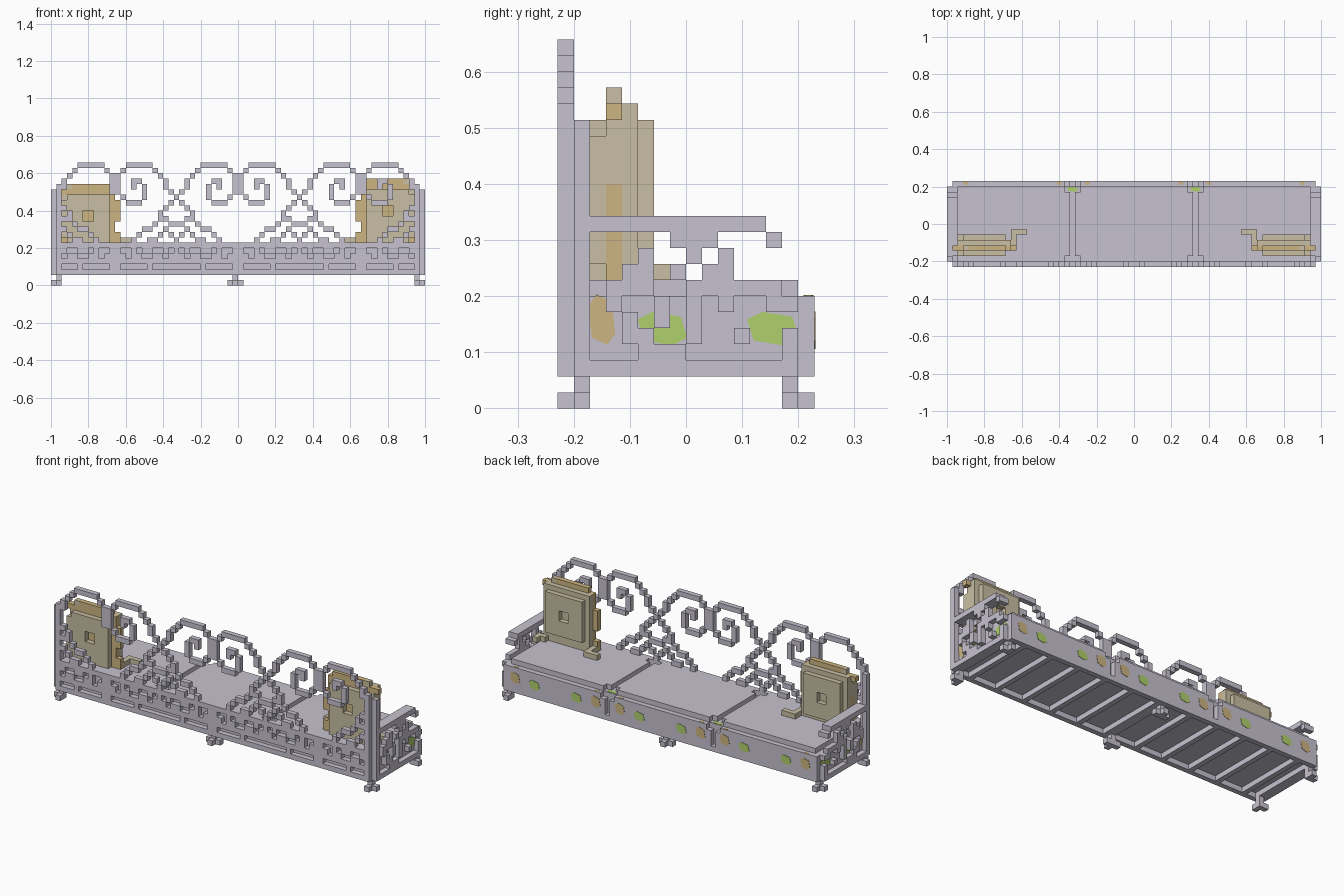
import bpy, bmesh, math
from mathutils import Vector

if "Cube" in bpy.data.objects:
    bpy.data.objects.remove(bpy.data.objects["Cube"])

V = 2 / 70  # block size: the bench is 70 x 16 x 23 blocks


def material(name, rgb):
    m = bpy.data.materials.new(name)
    m.diffuse_color = (*rgb, 1)
    m.use_nodes = True
    m.node_tree.nodes["Principled BSDF"].inputs["Base Color"].default_value = m.diffuse_color
    return m


IRON = material("grey", (0.57, 0.54, 0.63))
KHAKI = material("khaki", (0.58, 0.52, 0.37))
GOLD = material("gold", (0.61, 0.46, 0.22))
GREEN = material("leaf green", (0.43, 0.63, 0.15))


def box(x0, x1, y0, y1, z0, z1):
    """Set of blocks, inclusive ranges."""
    return {(x, y, z) for x in range(x0, x1 + 1)
            for y in range(y0, y1 + 1) for z in range(z0, z1 + 1)}


def mirror(cells):
    return cells | {(69 - x, y, z) for x, y, z in cells}


def finish(name, bm, mat):
    me = bpy.data.meshes.new(name)
    bm.to_mesh(me)
    bm.free()
    me.materials.append(mat)
    ob = bpy.data.objects.new(name, me)
    bpy.context.collection.objects.link(ob)
    return ob


def blocks(name, cells, mat):
    """Outer skin of a set of blocks, with flat areas merged."""
    bm = bmesh.new()
    verts = {}

    def vert(p):
        if p not in verts:
            verts[p] = bm.verts.new(((p[0] - 35) * V, (p[1] - 8) * V, p[2] * V))
        return verts[p]

    for c in cells:
        for a in range(3):
            for s in (0, 1):
                n = list(c)
                n[a] += 2 * s - 1
                if tuple(n) in cells:
                    continue
                b, d = (a + 1) % 3, (a + 2) % 3
                quad = []
                for u, w in ((0, 0), (1, 0), (1, 1), (0, 1)):
                    p = list(c)
                    p[a] += s
                    p[b] += u
                    p[d] += w
                    quad.append(vert(tuple(p)))
                bm.faces.new(quad if s else quad[::-1])
    bmesh.ops.dissolve_limit(bm, angle_limit=0.01, verts=bm.verts[:], edges=bm.edges[:])
    return finish(name, bm, mat)


# Back: one half scroll, repeated and mirrored about three centres
SCROLL = [
    "..#####.....", ".#.....#....", "#.......#...", "#..##....#..",
    "#..#.#...#..", "#....#....#.", ".#...#.....#", "..###.....#.",
    ".........#..", "........#...", "........##..", ".......#..##",
    ".....##..#..", "....#...#.#.", "...#..##...#"]
LATTICE = ["############", "#..#.##..#.#", "##.##..##.##",
           "############", "#.....#.....", "############"]


def half_pattern(rows, top):
    return [(h, top - r) for r, row in enumerate(rows)
            for h, ch in enumerate(row) if ch == "#"]


scrolls, lattice = set(), set()
for c in (12, 35, 58):
    for h, z in half_pattern(SCROLL, 22):
        scrolls.add((c + h, 0, z))
        if c != 12 or not (15 <= z <= 19 and 1 <= h <= 5):
            scrolls.add((c - 1 - h, 0, z))
    for h, z in half_pattern(LATTICE, 7):
        lattice |= {(c + h, 0, z), (c - 1 - h, 0, z)}
inner = box(1, 68, 0, 0, 0, 22)
posts = mirror(box(0, 0, 1, 1, 2, 17) | box(1, 1, 0, 0, 2, 18))
blocks("back_scrolls", (scrolls & inner) - posts, IRON)
blocks("back_lattice", (lattice & inner) - posts, IRON)
blocks("back_posts", posts, IRON)

# Side panels and armrests
SIDE = ["##...#..#.#.....", "##..##.#.##.....", "##.###..######..",
        "##.#..#.#.#..###", "##..#.#.#......#", "##..##..#..#..##",
        "##...###......##", "################"]
side = {(0, y, 9 - r) for r, row in enumerate(SIDE)
        for y, ch in enumerate(row) if ch == "#" and 2 <= y <= 14}
blocks("side_panels", mirror(side), IRON)
arm = box(0, 1, 2, 12, 11, 11) | box(0, 1, 13, 13, 10, 10) | box(0, 0, 7, 9, 10, 10)
blocks("armrests", mirror(arm), IRON)

# Seat with two seams, and the slatted underside
seat = box(1, 68, 1, 15, 3, 6) | box(2, 67, 1, 14, 7, 7)
seat |= box(1, 68, 15, 15, 2, 2) | mirror(box(1, 1, 1, 15, 2, 2))
seat -= mirror(box(23, 23, 1, 15, 7, 7) | box(22, 24, 14, 14, 7, 7)
               | box(23, 23, 15, 15, 3, 6) | box(22, 24, 15, 15, 6, 6)
               | box(22, 24, 1, 1, 7, 7))
blocks("seat", seat, IRON)
slats = set()
for x in range(4, 35, 6):
    slats |= mirror(box(x, x, 1, 14, 2, 2))
blocks("slats", slats, IRON)

# Feet: corner pairs and a middle pair
feet = mirror(box(0, 1, 1, 1, 0, 0) | box(1, 1, 0, 0, 0, 0) | box(1, 1, 1, 1, 1, 1))
feet |= box(33, 35, 1, 1, 0, 0) | box(34, 34, 0, 0, 0, 0) | box(34, 34, 1, 1, 1, 1)
feet |= {(x, 15 - y, z) for x, y, z in feet}
blocks("feet", feet, IRON)


# Pillows: gold fringe layer between stepped khaki layers
def pillow(name, flip, t):
    def place(cells):
        return {(69 - x if flip else x, y, z) for x, y, z in cells}
    fringe = box(2, 12, 3, 3, 8, 17 + t) | box(3, 10, 3, 3, 18 + t, 18 + t)
    fringe -= box(12, 12, 3, 3, 10, 11) | box(12, 12, 3, 3, 16, 17 + t)
    edge = box(2, 2, 3, 3, 14, 16 + t) | box(3, 3, 3, 3, 18 + t, 18 + t)
    fringe |= box(1, 1, 3, 3, 17 + t, 17 + t)
    blocks(name + "_fringe", place(fringe - edge), GOLD)
    blocks(name + "_edge", place(edge), KHAKI)
    body = (box(2, 10, 2, 2, 8, 16 + t) | box(2, 11, 4, 4, 8, 17 + t)
            | box(3, 10, 5, 5, 9 + t, 16 + t))
    hole = box(6, 7, 5, 5, 12 + t, 13 + t) | box(6, 7, 2, 2, 12 + t, 13 + t)
    body -= hole | box(2, 2, 2, 2, 8, 8) | box(2, 2, 2, 2, 16 + t, 16 + t)
    blocks(name + "_body", place(body), KHAKI)
    # Bottom corner tassels
    tassel = box(12, 12, 4, 5, 8, 8) | box(12, 14, 6, 6, 8, 8)
    tassel |= box(1, 2, 5, 5, 8, 8) | box(1, 1, 6, 6, 8, 8)
    blocks(name + "_tassels", place(tassel), KHAKI)


pillow("left_pillow", False, 0)
pillow("right_pillow", True, 1)


# Painted leaves: thin six-sided plates lying along two directions
def leaf(name, centre, along, up, size, mat):
    bm = bmesh.new()
    pts = ((-1, 0.55), (-0.4, 1), (0.75, 0.7), (1, -0.55), (0.4, -1), (-0.75, -0.7))
    c, a, b = Vector(centre), Vector(along), Vector(up)
    n = a.cross(b)
    face = bm.faces.new([bm.verts.new(c + a * u * size[0] + b * w * size[1])
                         for u, w in pts])
    ext = bmesh.ops.extrude_face_region(bm, geom=[face])
    bmesh.ops.translate(bm, vec=n * 0.002,
                        verts=[g for g in ext["geom"] if isinstance(g, bmesh.types.BMVert)])
    bmesh.ops.recalc_face_normals(bm, faces=bm.faces[:])
    finish(name, bm, mat)


for cx in (-0.65, 0, 0.65):
    for s in (-1, 1):
        leaf("gold_leaf", (cx + s * 0.25, 8 * V, 0.142), (-1, 0, 0), (0, 0, 1),
             (0.03, 0.031), GOLD)
        leaf("green_leaf", (cx + s * 0.13, 8 * V, 0.132), (-1, 0, 0), (0, 0, 1),
             (0.033, 0.026), GREEN)
        # Leaf tips folding over the front edge
        leaf("gold_tip", (cx + s * 0.25, 0.218, 7 * V), (1, 0, 0), (0, 1, 0),
             (0.015, 0.009), GOLD)
for s in (-1, 1):
    leaf("seam_leaf", (s * 23 / 2 * V, 6.5 * V, 7 * V), (1, 0, 0), (0, 1, 0),
         (0.03, 0.013), GREEN)
    x, a = s * 34 * V, (0, s, 0)
    leaf("side_gold_leaf", (x, -0.15, 0.158), a, (0, 0, 1), (0.024, 0.045), GOLD)
    leaf("side_green_leaf", (x, -0.042, 0.142), a, (0, 0, 1), (0.044, 0.03), GREEN)
    leaf("side_green_leaf", (x, 0.155, 0.142), a, (0, 0, 1), (0.046, 0.03), GREEN)
